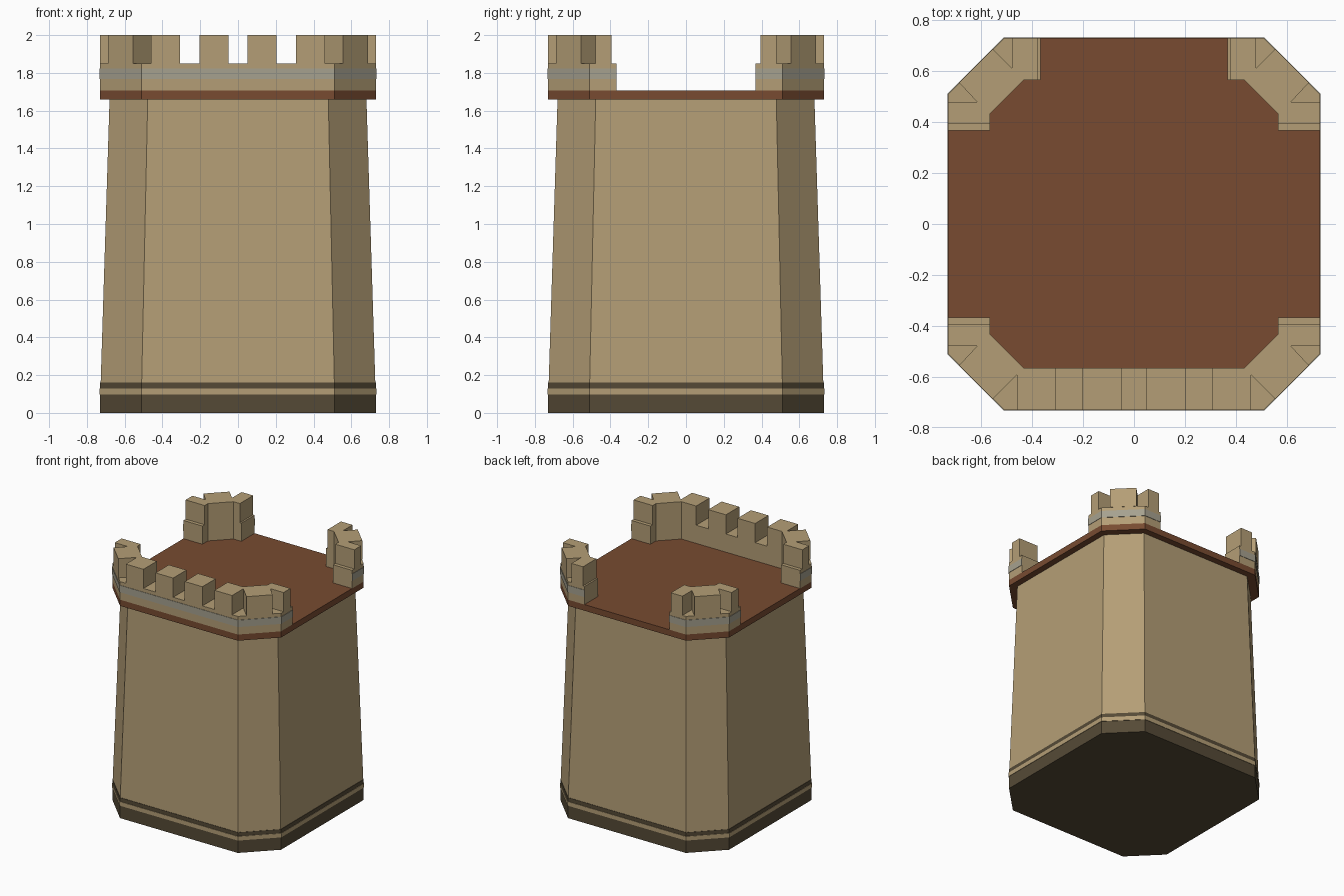
import bpy, bmesh

if "Cube" in bpy.data.objects:
    bpy.data.objects.remove(bpy.data.objects["Cube"])


def material(name, rgb):
    m = bpy.data.materials.new(name)
    lin = [((c / 255 + 0.055) / 1.055) ** 2.4 for c in rgb]
    m.diffuse_color = (*lin, 1)
    m.use_nodes = True
    m.node_tree.nodes["Principled BSDF"].inputs["Base Color"].default_value = m.diffuse_color
    return m


STONE = material("sandstone", (180, 158, 118))
DARK = material("dark_plinth", (85, 74, 54))
BROWN = material("brown_floor", (120, 75, 49))
GREY = material("grey_stripe", (166, 161, 143))


def prism(name, bottom, z0, z1, mat, top=None):
    """Solid between a bottom and a top outline."""
    top = top or bottom
    bm = bmesh.new()
    lo = [bm.verts.new((x, y, z0)) for x, y in bottom]
    hi = [bm.verts.new((x, y, z1)) for x, y in top]
    n = len(lo)
    bm.faces.new(lo[::-1])
    bm.faces.new(hi)
    for i in range(n):
        j = (i + 1) % n
        bm.faces.new((lo[i], lo[j], hi[j], hi[i]))
    bmesh.ops.recalc_face_normals(bm, faces=bm.faces)
    me = bpy.data.meshes.new(name)
    bm.to_mesh(me)
    bm.free()
    me.materials.append(mat)
    ob = bpy.data.objects.new(name, me)
    bpy.context.collection.objects.link(ob)
    return ob


def octagon(r, c):
    return [(c, -r), (r, -c), (r, c), (c, r), (-c, r), (-r, c), (-r, -c), (-c, -r)]


def flip(pts, sx, sy):
    return [(x * sx, y * sy) for x, y in pts]


R, C = 0.73, 0.51      # outer half width and chamfer start
I, K = 0.565, 0.435    # inner parapet face and its chamfer start
outer = octagon(R, C)
lip = octagon(0.733, 0.512)

# Plinth, band and tapering tower
prism("plinth", outer, 0, 0.098, DARK)
prism("plinth_band", lip, 0.098, 0.13, STONE)
prism("plinth_upper", outer, 0.13, 0.16, DARK)
prism("tower_body", octagon(0.727, 0.51), 0.16, 1.66, STONE, octagon(0.68, 0.478))

# Roof floor
prism("roof_floor", outer, 1.66, 1.708, BROWN)

# Low parapet: front wall wraps round both corners, rear has two corners
half = [(C, -R), (R, -C), (R, -0.367), (I, -0.367), (I, -K), (K, -I)]
prism("front_parapet", half + flip(half, -1, 1)[::-1], 1.708, 1.85, STONE)
back = [(0.367, R), (C, R), (R, C), (R, 0.367), (I, 0.367), (I, K), (K, I), (0.367, I)]

# Thin stripe plates on the outside of the parapet
P, Q = 0.733, 0.512
s = [(Q, -P), (P, -Q), (P, -0.367), (R, -0.367), (R, -C), (C, -R)]
prism("front_stripe", s + flip(s, -1, 1)[::-1], 1.768, 1.822, GREY)
sb = [(0.367, P), (Q, P), (P, Q), (P, 0.367), (R, 0.367), (R, C), (C, R), (0.367, R)]


def corner_merlon(end, a, b):
    """Corner battlement with two wedge notches; a, b give the first notch."""
    return [(end, R), (a, R), (a, b), (0.555, 0.687), (0.687, 0.555), (0.617, 0.48),
            (R, 0.48), (R, 0.395), (I, 0.395), (I, K), (K, I), (end, I)]


for side, sx in (("left", -1), ("right", 1)):
    prism(f"back_{side}_parapet", flip(back, sx, 1), 1.708, 1.85, STONE)
    prism(f"back_{side}_stripe", flip(sb, sx, 1), 1.768, 1.822, GREY)
    prism(f"back_{side}_merlon", flip(corner_merlon(0.38, 0.48, 0.613), sx, 1), 1.85, 2, STONE)
    prism(f"front_{side}_corner_merlon", flip(corner_merlon(0.307, 0.46, 0.592), sx, -1), 1.85, 2, STONE)
    box = [(0.05, -R), (0.203, -R), (0.203, -I), (0.05, -I)]
    prism(f"front_{side}_merlon", flip(box, sx, 1), 1.85, 2, STONE)
